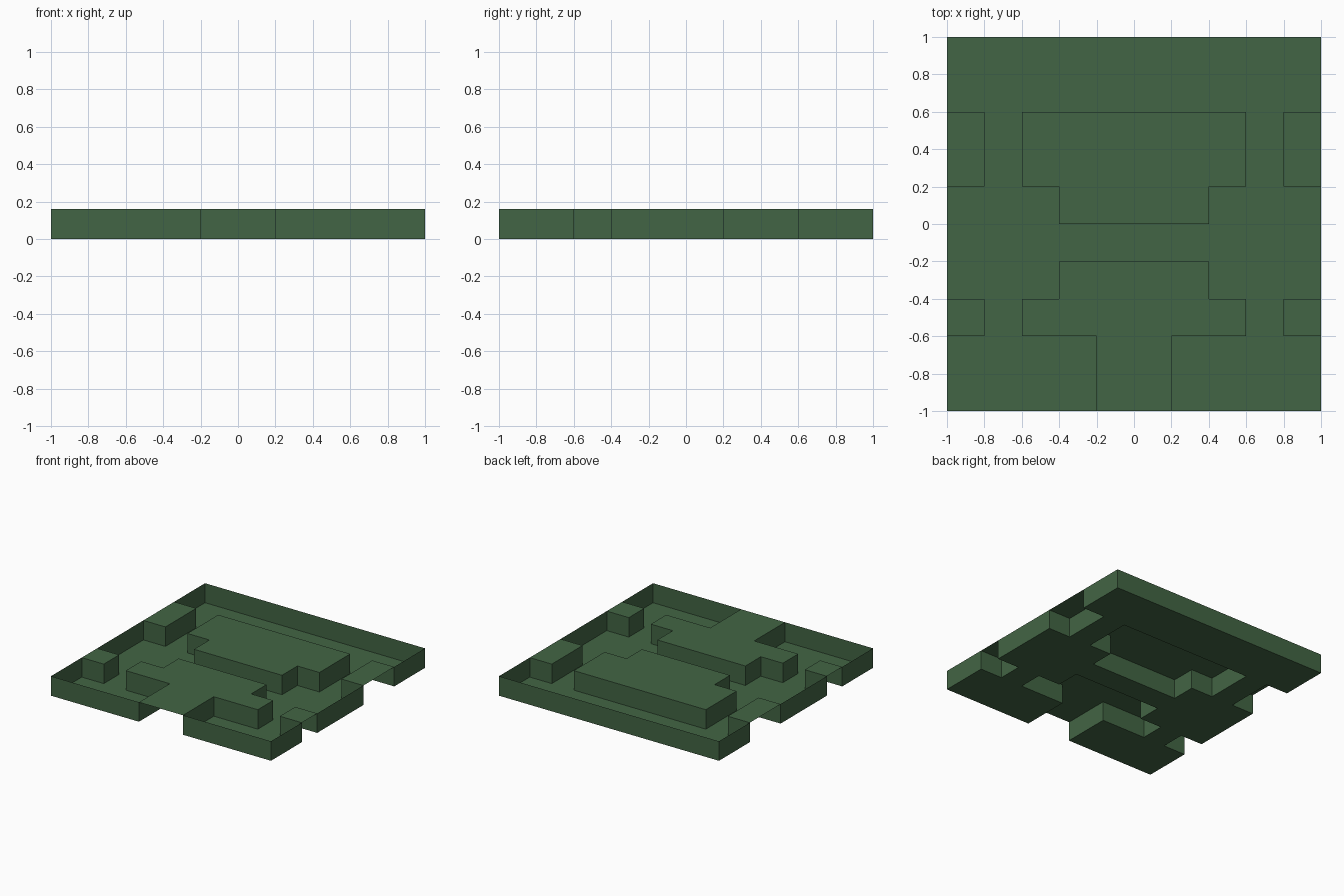
import bpy, bmesh

if "Cube" in bpy.data.objects:
    bpy.data.objects.remove(bpy.data.objects["Cube"])

DEPTH = 0.16

# Raised plateaus as (x0, x1, y0, y1), mirrored in x
RAISED = [
    (0, 0.6, 0.2, 0.6), (0, 0.4, 0.0, 0.2),        # rear island
    (0, 0.4, -0.4, -0.2), (0, 0.6, -0.6, -0.4),    # front island
    (0, 0.2, -1.0, -0.6),                          # neck to front edge
    (0.8, 1.0, 0.2, 0.6), (0.8, 1.0, -0.6, -0.4),  # side blocks
]


def is_raised(face):
    c = face.calc_center_median()
    return any(x0 < abs(c.x) < x1 and y0 < c.y < y1 for x0, x1, y0, y1 in RAISED)


# Single-skin sheet at plateau height
bm = bmesh.new()
bmesh.ops.create_grid(bm, x_segments=10, y_segments=10, size=1)
bmesh.ops.translate(bm, verts=bm.verts, vec=(0, 0, DEPTH))

# Sink the channel floor, making the island sides and outer rim walls
channel = [f for f in bm.faces if not is_raised(f)]
res = bmesh.ops.extrude_face_region(bm, geom=channel)
sunk = [g for g in res["geom"] if isinstance(g, bmesh.types.BMVert)]
bmesh.ops.translate(bm, verts=sunk, vec=(0, 0, -DEPTH))
old = [f for f in channel if f.is_valid]
if old:
    bmesh.ops.delete(bm, geom=old, context='FACES')

mesh = bpy.data.meshes.new("channel_board")
bm.to_mesh(mesh)
bm.free()
board = bpy.data.objects.new("channel_board", mesh)
bpy.context.collection.objects.link(board)

# Dark green
green = bpy.data.materials.new("dark_green")
green.diffuse_color = (0.055, 0.13, 0.058, 1)
green.use_nodes = True
green.node_tree.nodes["Principled BSDF"].inputs["Base Color"].default_value = green.diffuse_color
mesh.materials.append(green)
